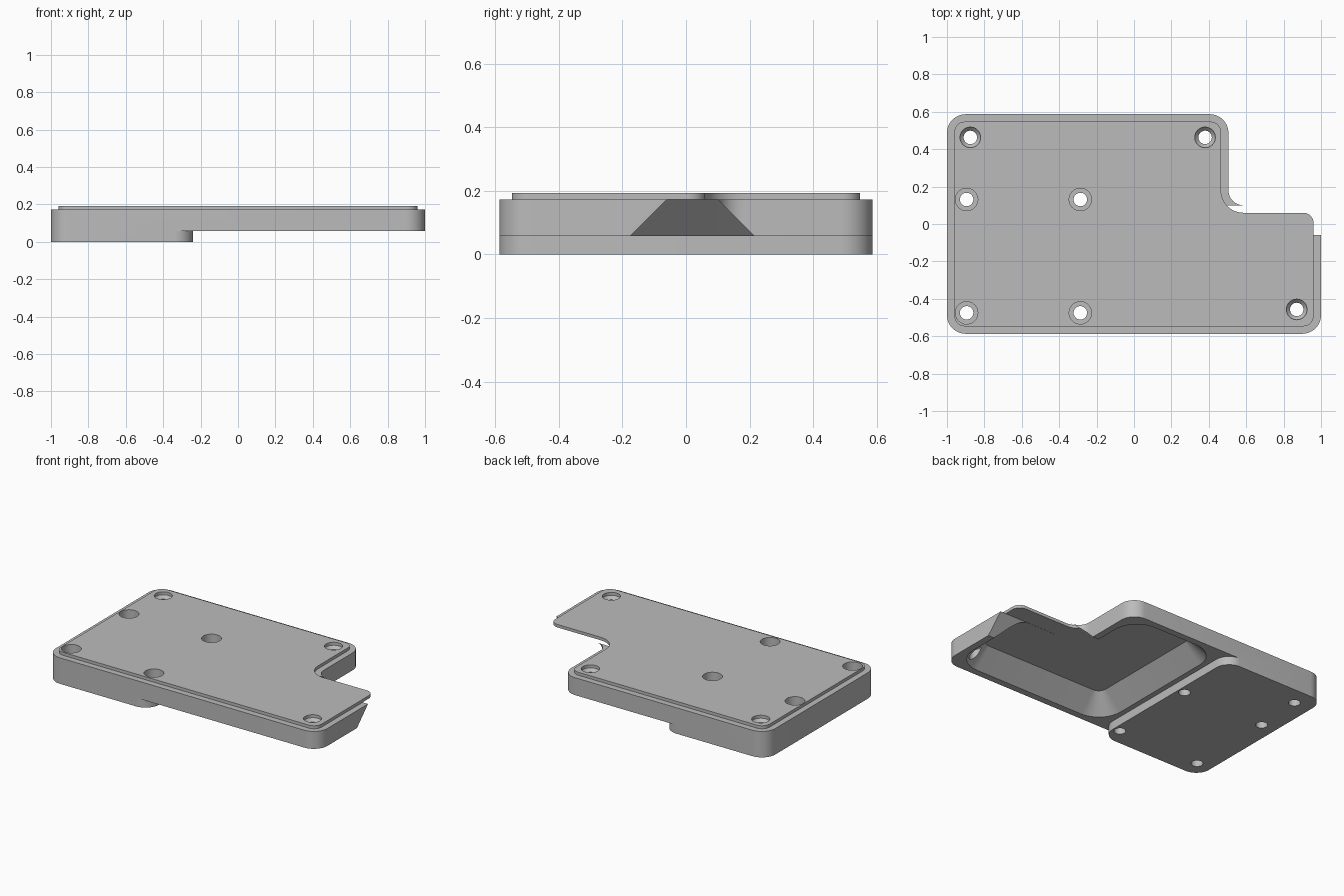
import bpy, bmesh
from math import sin, cos, pi
from mathutils import Vector

if "Cube" in bpy.data.objects:
    bpy.data.objects.remove(bpy.data.objects["Cube"])

RIM, LEDGE, TOP = 0.057, 0.173, 0.193   # lower rim, ledge around lip, top face
SEG = 12

grey = bpy.data.materials.new("plain_grey")
grey.use_nodes = True
colour = (0.5, 0.5, 0.5, 1)
grey.diffuse_color = colour
grey.node_tree.nodes["Principled BSDF"].inputs["Base Color"].default_value = colour


def rounded(corners):
    """Round every right-angled (x, y, radius) corner of an outline."""
    out, n = [], len(corners)
    for i, (x, y, r) in enumerate(corners):
        p = Vector((x, y))
        a = (Vector(corners[i - 1][:2]) - p).normalized()
        b = (Vector(corners[(i + 1) % n][:2]) - p).normalized()
        centre = p + r * (a + b)
        for k in range(SEG + 1):
            t = pi / 2 * k / SEG
            out.append(centre - r * (b * cos(t) + a * sin(t)))
    return out


def l_outline(inset, convex, concave, left=-1.0):
    """Stepped plan of the case, moved inwards by inset."""
    x0, x1, xs = left + inset, 1 - inset, 0.505 - inset
    y0, y1, ys = -0.587 + inset, 0.587 - inset, 0.1 - inset
    return rounded([(x0, y0, convex), (x1, y0, convex), (x1, ys, convex),
                    (xs, ys, concave), (xs, y1, convex), (x0, y1, convex)])


def loft(name, loops):
    """Solid through a stack of (outline, z) loops with equal point counts."""
    bm = bmesh.new()
    rings = [[bm.verts.new((p[0], p[1], z)) for p in pts] for pts, z in loops]
    n = len(rings[0])
    bm.faces.new(rings[0][::-1])
    bm.faces.new(rings[-1])
    for low, high in zip(rings, rings[1:]):
        for i in range(n):
            j = (i + 1) % n
            bm.faces.new((low[i], low[j], high[j], high[i]))
    bmesh.ops.recalc_face_normals(bm, faces=bm.faces)
    mesh = bpy.data.meshes.new(name)
    bm.to_mesh(mesh)
    bm.free()
    mesh.materials.append(grey)
    ob = bpy.data.objects.new(name, mesh)
    bpy.context.collection.objects.link(ob)
    return ob


def circle(x, y, r, n=32):
    return [(x + r * cos(2 * pi * k / n), y + r * sin(2 * pi * k / n)) for k in range(n)]


def combine(target, other, operation):
    bpy.context.view_layer.objects.active = target
    mod = target.modifiers.new("combine", 'BOOLEAN')
    mod.operation, mod.solver, mod.object = operation, 'EXACT', other
    bpy.ops.object.modifier_apply(modifier=mod.name)
    bpy.data.objects.remove(other)


# Main shell, raised lip and deeper pod under the left-hand end
outer = l_outline(0, 0.1, 0.08)
case = loft("case_cover", [(outer, RIM), (outer, LEDGE)])
lip_plan = l_outline(0.04, 0.055, 0.12)
combine(case, loft("top_lip", [(lip_plan, 0.12), (lip_plan, TOP)]), 'UNION')
pod_plan = rounded([(-1, -0.587, 0.1), (-0.24, -0.587, 0.1),
                    (-0.24, 0.587, 0.1), (-1, 0.587, 0.1)])
combine(case, loft("pod", [(pod_plan, 0), (pod_plan, RIM)]), 'UNION')


# Underside cavity with walls sloping inwards at 45 degrees
def cavity_loop(z):
    d = z - RIM
    return l_outline(0.045 + d, 0.17 - d, 0.125 + d, left=-0.25), z


combine(case, loft("cavity", [cavity_loop(0.03), cavity_loop(LEDGE)]), 'DIFFERENCE')


# Flared channel leaving through the right-hand wall
def channel_loop(z):
    half = 0.08 + (LEDGE - z)
    return [(0.3, 0.02 - half), (1.2, 0.02 - half),
            (1.2, 0.02 + half), (0.3, 0.02 + half)], z


combine(case, loft("channel", [channel_loop(0.03), channel_loop(LEDGE)]), 'DIFFERENCE')

# Countersunk corner holes
for x, y in ((-0.875, 0.463), (0.38, 0.463), (0.87, -0.457)):
    hole = loft("countersunk_hole", [(circle(x, y, r), z) for r, z in (
        (0.036, -0.1), (0.036, TOP - 0.04), (0.055, TOP - 0.02), (0.055, 0.3))])
    combine(case, hole, 'DIFFERENCE')

# Deep counterbored holes through the pod
for x in (-0.895, -0.287):
    for y in (-0.475, 0.131):
        hole = loft("counterbored_hole", [(circle(x, y, r), z) for r, z in (
            (0.036, -0.1), (0.036, 0.06), (0.06, 0.06), (0.06, 0.3))])
        combine(case, hole, 'DIFFERENCE')

# Smooth rounded corners, crisp edges
bpy.ops.object.select_all(action='DESELECT')
case.select_set(True)
bpy.context.view_layer.objects.active = case
bpy.ops.object.shade_smooth_by_angle(angle=pi / 6)
